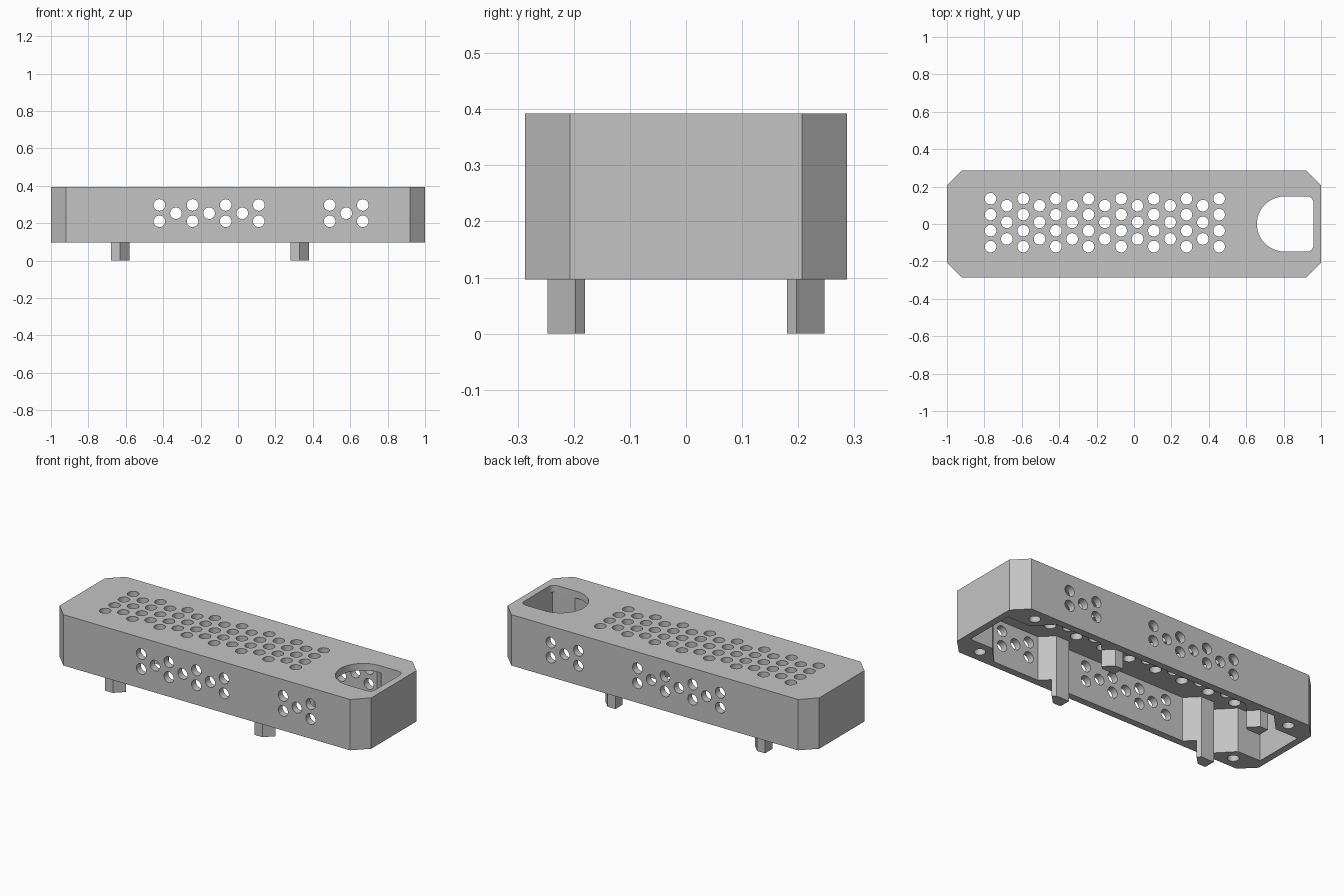
import bpy, bmesh
from math import cos, sin, pi
from mathutils import Matrix

if "Cube" in bpy.data.objects:
    bpy.data.objects.remove(bpy.data.objects["Cube"])

BOTTOM, TOP, WALL = 0.097, 0.392, 0.04
HOLE = 0.031

grey = bpy.data.materials.new("light_grey")
grey.use_nodes = True
colour = (0.55, 0.55, 0.55, 1)
grey.diffuse_color = colour
grey.node_tree.nodes["Principled BSDF"].inputs["Base Color"].default_value = colour


def add_prism(bm, outline, z0, z1):
    """Extrude a plan outline between two heights."""
    face = bm.faces.new([bm.verts.new((x, y, z0)) for x, y in outline])
    up = bmesh.ops.extrude_face_region(bm, geom=[face])["geom"]
    verts = [v for v in up if isinstance(v, bmesh.types.BMVert)]
    bmesh.ops.translate(bm, verts=verts, vec=(0, 0, z1 - z0))


def add_cylinder(bm, centre, depth, radius=HOLE, along_y=False):
    turn = Matrix.Rotation(pi / 2, 4, "X") if along_y else Matrix()
    bmesh.ops.create_cone(bm, cap_ends=True, segments=32, radius1=radius, radius2=radius,
                          depth=depth, matrix=Matrix.Translation(centre) @ turn)


def make_object(name, bm):
    bmesh.ops.recalc_face_normals(bm, faces=bm.faces)
    mesh = bpy.data.meshes.new(name)
    bm.to_mesh(mesh)
    bm.free()
    mesh.materials.append(grey)
    obj = bpy.data.objects.new(name, mesh)
    bpy.context.collection.objects.link(obj)
    return obj


def arc(cx, cy, r, start, end, steps):
    angles = [start + (end - start) * i / steps for i in range(steps + 1)]
    return [(cx + r * cos(a), cy + r * sin(a)) for a in angles]


def flip_y(outline):
    return [(x, -y) for x, y in reversed(outline)]


# Housing: long block with chamfered corners
L, W, C = 1.0, 0.287, 0.08
bm = bmesh.new()
add_prism(bm, [(-L, C - W), (C - L, -W), (L - C, -W), (L, C - W),
               (L, W - C), (L - C, W), (C - L, W), (-L, W - C)], BOTTOM, TOP)
housing = make_object("housing", bm)

# Cavity open below, stepping round corner bosses and leg bosses
IN, NECK, TIP = W - WALL, 0.148, 0.18
LEGS = (-0.68, 0.28)
front = [(-L + WALL, -NECK), (-0.815, -NECK), (-0.72, -IN)]
for x in LEGS:
    front += [(x, -IN), (x, -TIP), (x + 0.083, -TIP), (x + 0.15, -IN)]
front += [(0.72, -IN), (0.815, -NECK), (L - WALL, -NECK)]
bm = bmesh.new()
add_prism(bm, front + flip_y(front), 0, TOP - WALL)
cavity = make_object("cavity_cutter", bm)

# All openings
bm = bmesh.new()
# Staggered vent grid in the top
for col in range(15):
    rows = (0.135, 0.05, -0.036, -0.121) if col % 2 == 0 else (0.098, 0.009, -0.08)
    for y in rows:
        add_cylinder(bm, (-0.767 + 0.0873 * col, y, TOP), 0.1)
# Vents straight through both long walls
for start, count in ((-0.42, 7), (0.49, 3)):
    for i in range(count):
        for z in ((0.21, 0.297) if i % 2 == 0 else (0.253,)):
            add_cylinder(bm, (start + 0.0885 * i, 0, z), 0.8, along_y=True)
# Blind holes in the corner bosses
for x in (-0.84, 0.84):
    for y in (-0.217, 0.217):
        add_cylinder(bm, (x, y, BOTTOM), 0.12, 0.03)
# Rounded opening at one end of the top
r = 0.035
slot = (arc(0.804, 0, 0.147, pi / 2, 3 * pi / 2, 24)
        + arc(0.96 - r, r - 0.147, r, -pi / 2, 0, 6)
        + arc(0.96 - r, 0.147 - r, r, 0, pi / 2, 6))
add_prism(bm, slot, TOP - 0.05, TOP + 0.05)
openings = make_object("openings_cutter", bm)

bpy.context.view_layer.objects.active = housing
for cutter in (cavity, openings):
    cutter.hide_render = True
    mod = housing.modifiers.new(cutter.name, "BOOLEAN")
    mod.operation, mod.solver, mod.object = "DIFFERENCE", "EXACT", cutter
    bpy.ops.object.modifier_apply(modifier=mod.name)
    bpy.data.objects.remove(cutter)

# Feet continuing the leg bosses down to the ground
for x, side in zip(LEGS, ("right", "left")):
    plan = [(x, -IN), (x + 0.05, -IN), (x + 0.1, -0.197), (x + 0.083, -TIP), (x, -TIP)]
    for name, outline in (("front", plan), ("back", flip_y(plan))):
        bm = bmesh.new()
        add_prism(bm, outline, 0, BOTTOM)
        make_object(f"{name}_{side}_foot", bm)

# Smooth the round holes, keep edges sharp
bpy.ops.object.select_all(action="DESELECT")
housing.select_set(True)
bpy.ops.object.shade_smooth_by_angle()
